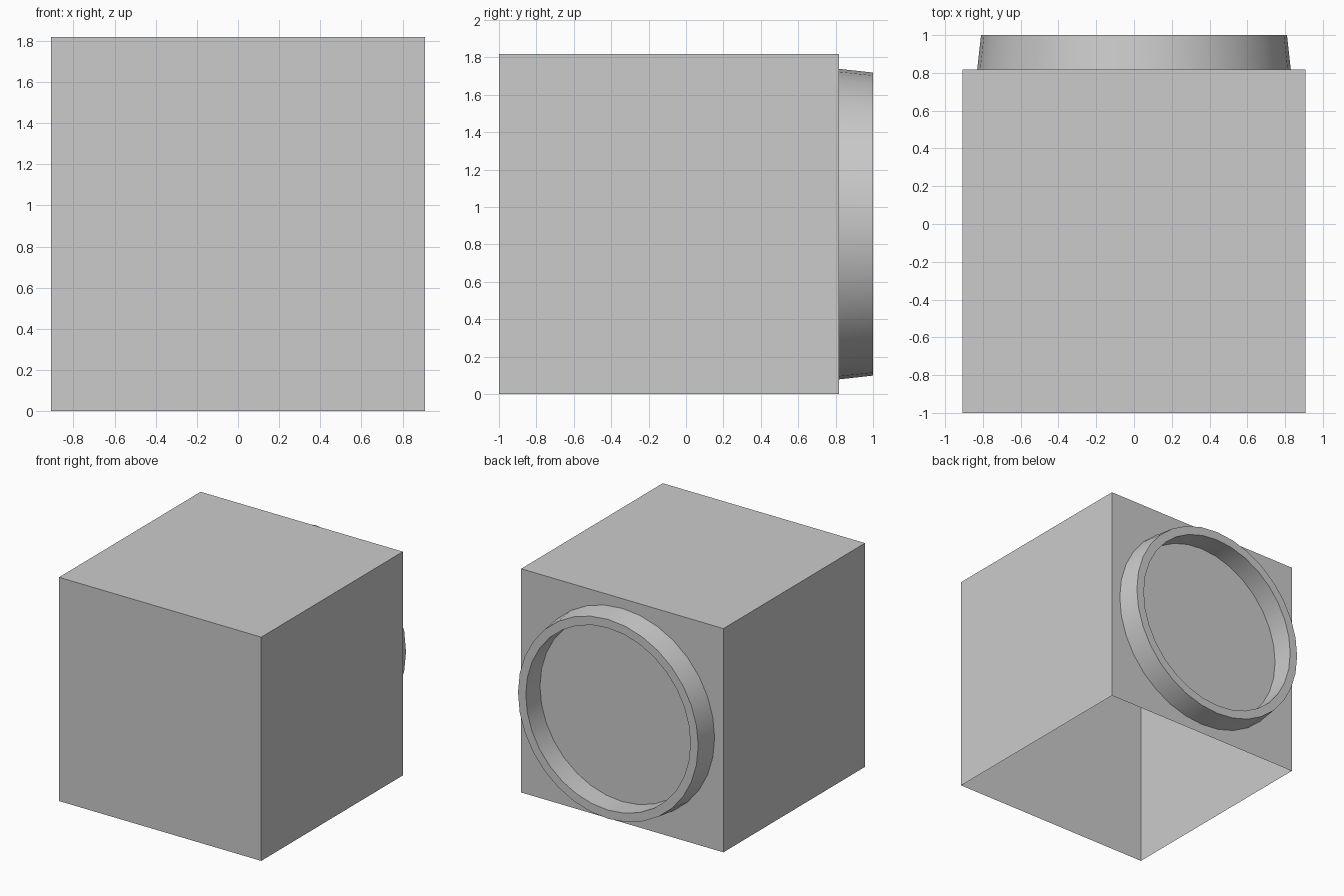
import bpy, bmesh, math

if "Cube" in bpy.data.objects:
    bpy.data.objects.remove(bpy.data.objects["Cube"])

SIZE = 1.818          # cube edge
BACK = -1 + SIZE      # y of the back face
MID = SIZE / 2        # height of the ring axis
SEGMENTS = 32

# Cube body, a thin shell left open underneath
bpy.ops.mesh.primitive_cube_add(size=SIZE, location=(0, -1 + SIZE / 2, MID))
body = bpy.context.object
body.name = "body"
bm = bmesh.new()
bm.from_mesh(body.data)
bmesh.ops.delete(bm, geom=[f for f in bm.faces if f.normal.z < -0.5], context='FACES_ONLY')
bm.to_mesh(body.data)
bm.free()

# Tapered collar on the back: (radius, y) profile turned around the y axis
profile = [(0.83, BACK), (0.81, 1.0), (0.74, 1.0), (0.74, BACK)]
bm = bmesh.new()
rings = []
for radius, y in profile:
    rings.append([bm.verts.new((radius * math.cos(a), y, MID + radius * math.sin(a)))
                  for a in (2 * math.pi * i / SEGMENTS for i in range(SEGMENTS))])
for lower, upper in zip(rings, rings[1:]):
    for i in range(SEGMENTS):
        j = (i + 1) % SEGMENTS
        bm.faces.new((lower[i], upper[i], upper[j], lower[j]))
bmesh.ops.recalc_face_normals(bm, faces=bm.faces)
mesh = bpy.data.meshes.new("back_collar")
bm.to_mesh(mesh)
bm.free()
collar = bpy.data.objects.new("back_collar", mesh)
bpy.context.collection.objects.link(collar)

# Smooth walls, crisp rims
bpy.ops.object.select_all(action='DESELECT')
collar.select_set(True)
bpy.context.view_layer.objects.active = collar
bpy.ops.object.shade_smooth_by_angle(angle=math.radians(30))
